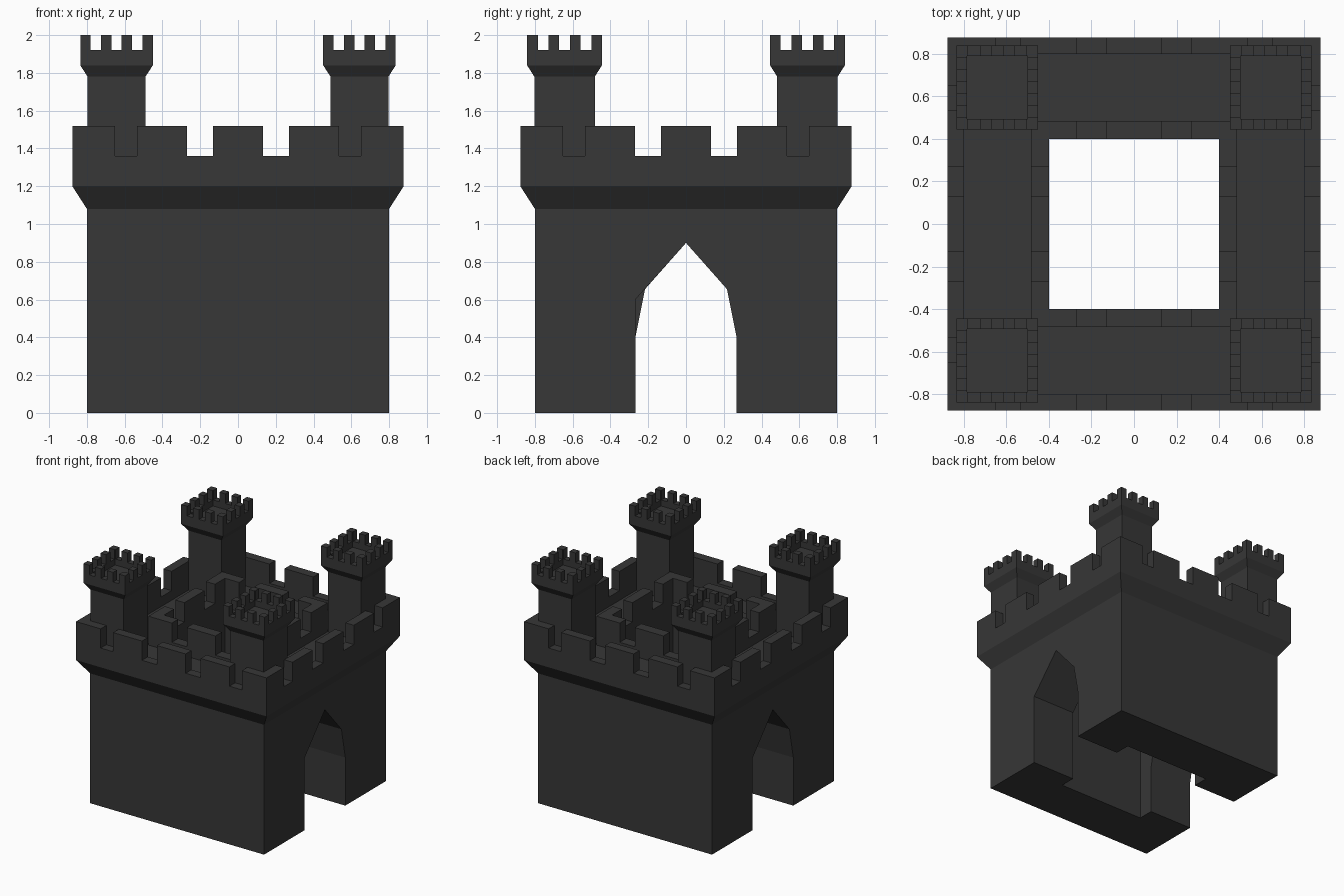
import bpy, bmesh
from mathutils import Vector

if "Cube" in bpy.data.objects:
    bpy.data.objects.remove(bpy.data.objects["Cube"])

stone = bpy.data.materials.new("dark grey stone")
stone.diffuse_color = (0.038, 0.038, 0.038, 1)
stone.use_nodes = True
stone.node_tree.nodes["Principled BSDF"].inputs["Base Color"].default_value = stone.diffuse_color


def finish(bm, name):
    bmesh.ops.recalc_face_normals(bm, faces=bm.faces[:])
    me = bpy.data.meshes.new(name)
    bm.to_mesh(me)
    bm.free()
    me.materials.append(stone)
    ob = bpy.data.objects.new(name, me)
    bpy.context.collection.objects.link(ob)
    return ob


def square_loft(name, rings, centre=(0, 0), closed=False):
    """Rectangular rings (half x, half y, z) skinned together; closed joins last to first."""
    bm = bmesh.new()
    cx, cy = centre
    loops = [[bm.verts.new((cx + sx * hx, cy + sy * hy, z))
              for sx, sy in ((-1, -1), (1, -1), (1, 1), (-1, 1))] for hx, hy, z in rings]
    pairs = list(zip(loops, loops[1:]))
    if closed:
        pairs.append((loops[-1], loops[0]))
    else:
        bm.faces.new(loops[0])
        bm.faces.new(loops[-1])
    for a, b in pairs:
        for i in range(4):
            j = (i + 1) % 4
            bm.faces.new((a[i], a[j], b[j], b[i]))
    return finish(bm, name)


def bars(name, spans, axis, centre, length, z0, z1):
    """Row of boxes that cut the gaps between merlons; spans are across `axis`."""
    bm = bmesh.new()
    for a, b in spans:
        size = Vector((length, length, z1 - z0))
        pos = Vector((centre[0], centre[1], (z0 + z1) / 2))
        size[axis] = b - a
        pos[axis] += (a + b) / 2
        for v in bmesh.ops.create_cube(bm, size=1)["verts"]:
            v.co = Vector(v.co[k] * size[k] + pos[k] for k in range(3))
    return finish(bm, name)


def cut(ob, cutter):
    cutter.hide_render = True
    mod = ob.modifiers.new("cut", 'BOOLEAN')
    mod.operation = 'DIFFERENCE'
    mod.solver = 'EXACT'
    mod.object = cutter
    bpy.context.view_layer.objects.active = ob
    bpy.ops.object.modifier_apply(modifier=mod.name)
    bpy.data.objects.remove(cutter)


# Castle walls: square ring with flared top, outer and inner parapets, open courtyard
profile = [(0.8, 0), (0.8, 1.08), (0.877, 1.2), (0.877, 1.52), (0.8, 1.52), (0.8, 1.28),
           (0.485, 1.28), (0.485, 1.52), (0.4, 1.52), (0.4, 0)]
walls = square_loft("castle_walls", [(r, r, z) for r, z in profile], closed=True)

# Gaps between the wall merlons
gaps = [(-0.65, -0.535), (-0.27, -0.132), (0.132, 0.27), (0.535, 0.65)]
for axis in (0, 1):
    cut(walls, bars("gap_cutter", gaps, axis, (0, 0), 2.4, 1.36, 1.7))

# Pointed gateways through both side walls, rotated copies of each other
arch = [(-0.268, -0.2), (-0.268, 0.6), (0, 0.9), (0.217, 0.655), (0.268, 0.4), (0.268, -0.2)]
for s in (1, -1):
    bm = bmesh.new()
    near = [bm.verts.new((s * 0.2, s * y, z)) for y, z in arch]
    far = [bm.verts.new((s * 1.2, s * y, z)) for y, z in arch]
    bm.faces.new(near)
    bm.faces.new(far)
    for i in range(len(arch)):
        j = (i + 1) % len(arch)
        bm.faces.new((near[i], near[j], far[j], far[i]))
    cut(walls, finish(bm, "gate_cutter"))

# Corner towers with flared, crenellated heads
for sx, side in ((-1, "left"), (1, "right")):
    for sy, end in ((-1, "front"), (1, "back")):
        c = (sx * 0.643, sy * 0.643)
        hx, hy = 0.192, 0.198
        tower = square_loft(f"tower_{end}_{side}", [
            (0.153, 0.16, 1.25), (0.153, 0.16, 1.78), (hx, hy, 1.84), (hx, hy, 2.0),
            (hx - 0.05, hy - 0.05, 2.0), (hx - 0.05, hy - 0.05, 1.87)], c)
        for axis, h in ((0, hx), (1, hy)):
            step = 2 * h / 7
            spans = [(-h + k * step, -h + (k + 1) * step) for k in (1, 3, 5)]
            cut(tower, bars("tower_gap_cutter", spans, axis, c, 0.6, 1.92, 2.2))
